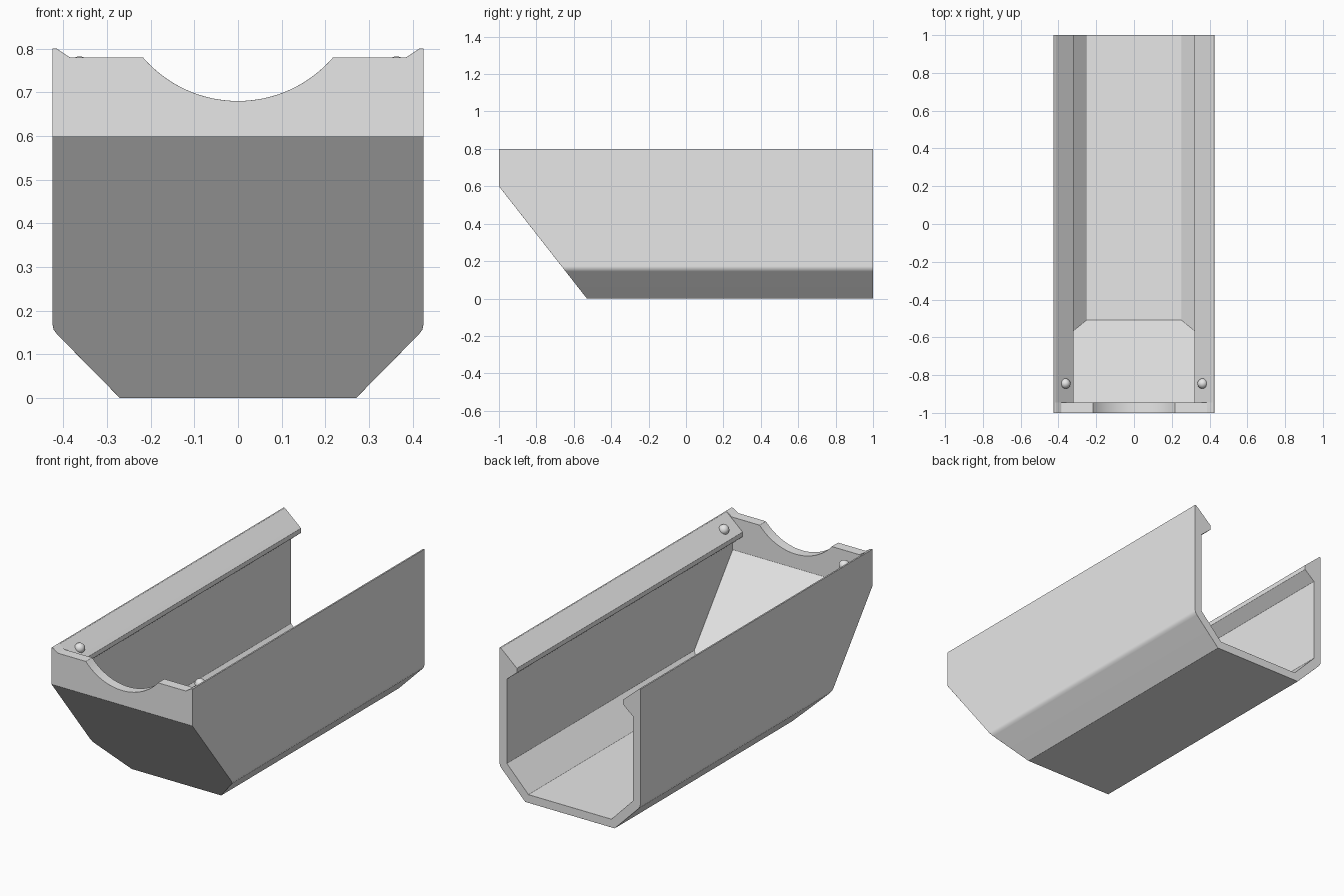
import bpy, bmesh, math
from mathutils import Vector

cube = bpy.data.objects.get("Cube")
if cube:
    bpy.data.objects.remove(cube, do_unlink=True)

grey = bpy.data.materials.new("plain_grey")
grey.use_nodes = True
grey.diffuse_color = (0.8, 0.8, 0.8, 1)
grey.node_tree.nodes["Principled BSDF"].inputs["Base Color"].default_value = (0.8, 0.8, 0.8, 1)

SLOPE = Vector((0, -0.6, -0.47)).normalized()   # outward normal of the raked nose
WALL = 0.045


def prism(name, half, y0, y1, rake=None):
    """Extrude a mirrored x-z half profile along y, optionally trimmed by the rake."""
    pts = half + [(-x, z) for x, z in reversed(half) if x > 0]
    bm = bmesh.new()
    face = bm.faces.new([bm.verts.new((x, y0, z)) for x, z in pts])
    ext = bmesh.ops.extrude_face_region(bm, geom=[face])
    bmesh.ops.translate(bm, vec=(0, y1 - y0, 0),
                        verts=[v for v in ext["geom"] if isinstance(v, bmesh.types.BMVert)])
    if rake is not None:
        bmesh.ops.bisect_plane(bm, geom=bm.verts[:] + bm.edges[:] + bm.faces[:],
                               plane_co=rake, plane_no=SLOPE, clear_outer=True)
        bmesh.ops.holes_fill(bm, edges=[e for e in bm.edges if e.is_boundary])
    bmesh.ops.recalc_face_normals(bm, faces=bm.faces)
    me = bpy.data.meshes.new(name)
    bm.to_mesh(me)
    bm.free()
    ob = bpy.data.objects.new(name, me)
    bpy.context.collection.objects.link(ob)
    me.materials.append(grey)
    return ob


def activate(ob):
    bpy.ops.object.select_all(action='DESELECT')
    ob.select_set(True)
    bpy.context.view_layer.objects.active = ob


# Outer trough body with a raked nose
nose = Vector((0, -1, 0.6))
body = prism("trough_body", [(0.27, 0), (0.413, 0.145), (0.422, 0.157), (0.425, 0.172),
                             (0.425, 0.8)], -1, 1, nose)

# Hollow inside with overhanging, inward-sloping lips
cavity = prism("cavity_cutter", [(0.25, WALL), (0.38, 0.18), (0.38, 0.64), (0.32, 0.69),
                                 (0.32, 0.715), (0.417, 0.8), (0.44, 0.82)],
               -0.945, 1.1, nose - SLOPE * WALL)

# Lowered front rim with a round scoop
radius, depth, rim = 0.287, 0.1, 0.78
spread = math.acos(1 - depth / radius)
arc = [(radius * math.sin(spread * i / 14), rim - depth + radius * (1 - math.cos(spread * i / 14)))
       for i in range(15)]
scoop = prism("scoop_cutter", arc + [(0.385, rim), (0.417, 0.801), (0.417, 0.85)], -1.1, -0.94)

activate(body)
for cutter in (cavity, scoop):
    cutter.hide_render = True
    mod = body.modifiers.new("cut", 'BOOLEAN')
    mod.operation, mod.solver, mod.object = 'DIFFERENCE', 'EXACT', cutter
    bpy.ops.object.modifier_apply(modifier=mod.name)
    bpy.data.objects.remove(cutter, do_unlink=True)

# Softened edges
bev = body.modifiers.new("soft_edges", 'BEVEL')
bev.width, bev.segments = 0.008, 3
bev.limit_method, bev.angle_limit = 'ANGLE', math.radians(30)
bpy.ops.object.modifier_apply(modifier=bev.name)
bpy.ops.object.shade_smooth_by_angle(angle=math.radians(32))
wn = body.modifiers.new("flat_normals", 'WEIGHTED_NORMAL')
wn.keep_sharp = True

# Round studs on the lips near the nose
for side, label in ((1, "left"), (-1, "right")):
    bpy.ops.mesh.primitive_uv_sphere_add(segments=24, ring_count=12, radius=0.027,
                                         location=(side * 0.363, -0.845, 0.755))
    stud = bpy.context.object
    stud.name = label + "_lip_stud"
    stud.data.materials.append(grey)
    bpy.ops.object.shade_smooth()
